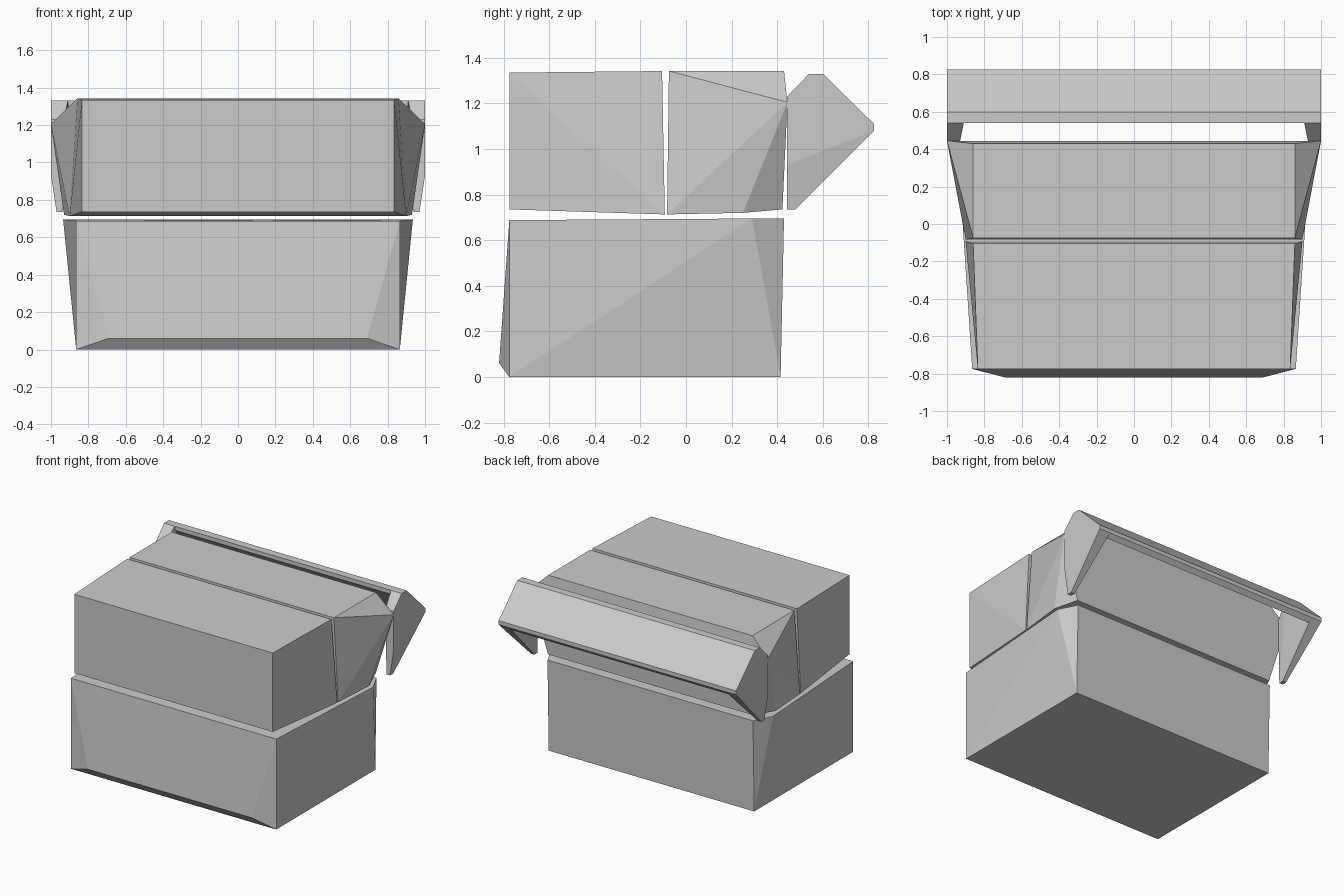
import bpy, bmesh

if "Cube" in bpy.data.objects:
    bpy.data.objects.remove(bpy.data.objects["Cube"])


def hull(name, pts, mirror=True):
    """Convex solid from a few corner points, mirrored across x = 0."""
    bm = bmesh.new()
    for x, y, z in pts:
        bm.verts.new((x, y, z))
        if mirror:
            bm.verts.new((-x, y, z))
    bmesh.ops.convex_hull(bm, input=bm.verts[:])
    bmesh.ops.dissolve_limit(bm, angle_limit=0.01, verts=bm.verts[:], edges=bm.edges[:])
    bmesh.ops.recalc_face_normals(bm, faces=bm.faces[:])
    me = bpy.data.meshes.new(name)
    bm.to_mesh(me)
    bm.free()
    ob = bpy.data.objects.new(name, me)
    bpy.context.collection.objects.link(ob)
    return ob


def prism(name, profile, half_width):
    """Extrude a y-z profile along x."""
    bm = bmesh.new()
    face = bm.faces.new([bm.verts.new((-half_width, y, z)) for y, z in profile])
    ext = bmesh.ops.extrude_face_region(bm, geom=[face])["geom"]
    verts = [v for v in ext if isinstance(v, bmesh.types.BMVert)]
    bmesh.ops.translate(bm, verts=verts, vec=(2 * half_width, 0, 0))
    bmesh.ops.recalc_face_normals(bm, faces=bm.faces[:])
    me = bpy.data.meshes.new(name)
    bm.to_mesh(me)
    bm.free()
    ob = bpy.data.objects.new(name, me)
    bpy.context.collection.objects.link(ob)
    return ob


# Lower block: flares upward, slight bulge along the lower front edge
hull("lower_block", [
    (0.865, -0.775, 0), (0.865, 0.415, 0), (0.69, -0.82, 0.06),
    (0.865, -0.775, 0.688), (0.935, 0.29, 0.695), (0.865, 0.43, 0.695)])

# Upper front block
hull("upper_front_block", [
    (0.835, -0.775, 0.735), (0.9, -0.093, 0.713),
    (0.835, -0.775, 1.335), (0.86, -0.105, 1.342)])

# Upper rear block with flared shoulders
hull("upper_rear_block", [
    (0.9, -0.083, 0.713), (0.93, 0.25, 0.72), (0.865, 0.423, 0.735),
    (0.86, -0.075, 1.342), (0.86, 0.43, 1.342), (1.0, 0.445, 1.205)])

# Thin sloping bar behind the body
prism("rear_bar", [(0.54, 1.33), (0.6, 1.33), (0.825, 1.11), (0.825, 1.08),
                   (0.795, 1.05), (0.54, 1.30)], 0.91)

# Tapered end brackets of the bar
for side, label in ((-1, "left"), (1, "right")):
    pts = []
    for y, z, inner, outer in [
            (0.54, 1.33, 0.91, 1.0), (0.6, 1.33, 0.91, 1.0),
            (0.825, 1.11, 0.91, 1.0), (0.825, 1.08, 0.91, 1.0),
            (0.48, 0.735, 0.94, 0.97), (0.443, 0.735, 0.94, 0.97),
            (0.443, 0.93, 0.94, 1.0), (0.443, 1.23, 0.93, 1.0)]:
        pts += [(side * inner, y, z), (side * outer, y, z)]
    hull(label + "_bracket", pts, mirror=False)
